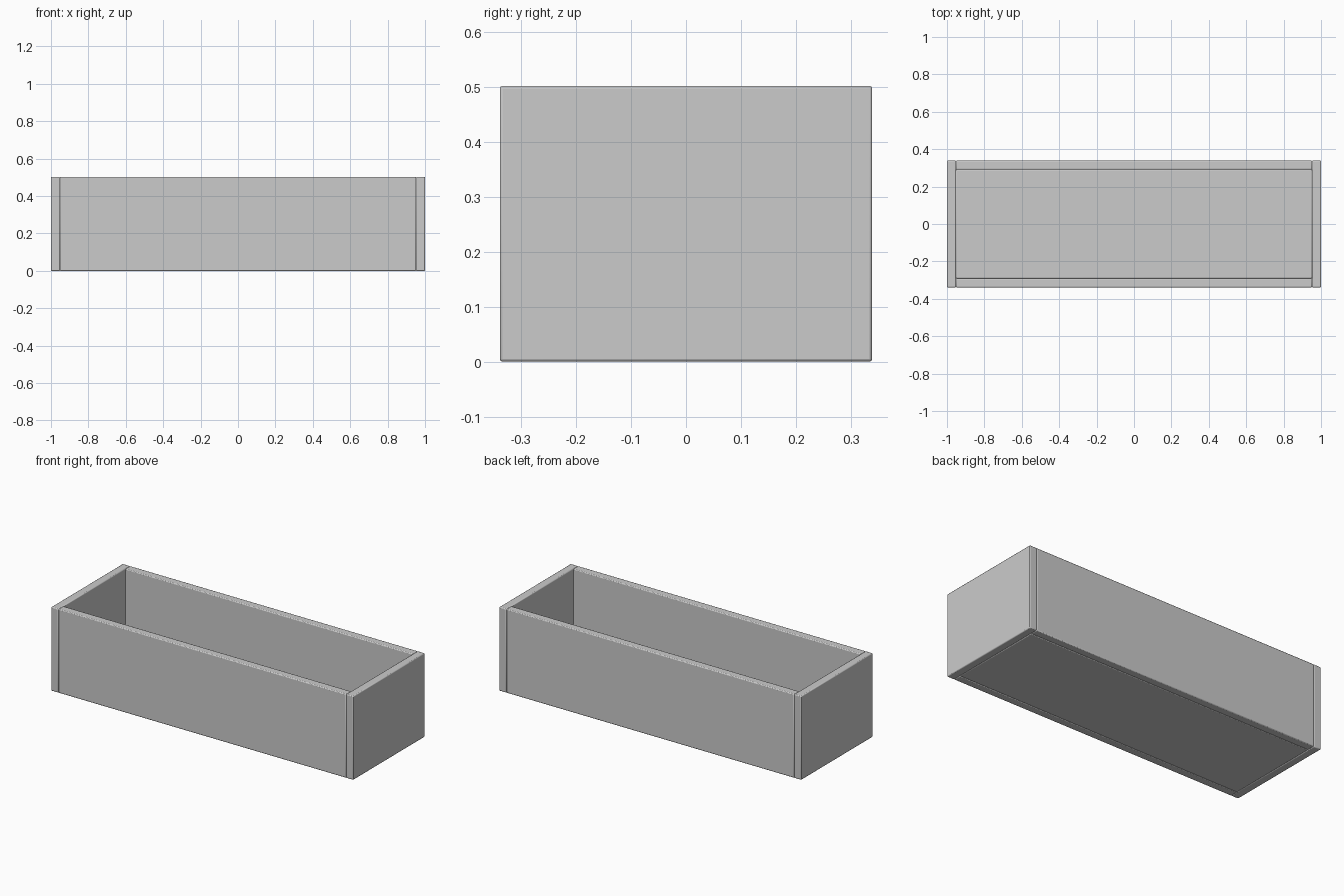
import bpy

if "Cube" in bpy.data.objects:
    bpy.data.objects.remove(bpy.data.objects["Cube"])

L, W, H, T = 2.0, 0.678, 0.502, 0.048   # length, width, height, board thickness


def board(name, size, loc):
    """Flat board with softly rounded edges."""
    bpy.ops.mesh.primitive_cube_add(size=1, location=loc)
    ob = bpy.context.object
    ob.name = name
    ob.scale = size
    bpy.ops.object.transform_apply(location=False, rotation=False, scale=True)
    bev = ob.modifiers.new("rounded_edges", 'BEVEL')
    bev.width = 0.005
    bev.segments = 2
    bpy.ops.object.shade_smooth_by_angle()
    return ob


# End boards span the full width
for name, s in (("left_end", -1), ("right_end", 1)):
    board(name, (T, W, H), (s * (L - T) / 2, 0, H / 2))

# Long side boards sit between the ends
for name, s in (("front_side", -1), ("back_side", 1)):
    board(name, (L - 2 * T, T, H), (0, s * (W - T) / 2, H / 2))

# Floor board fills the inside at the base
board("floor", (L - 2 * T, W - 2 * T, T), (0, 0, T / 2))
